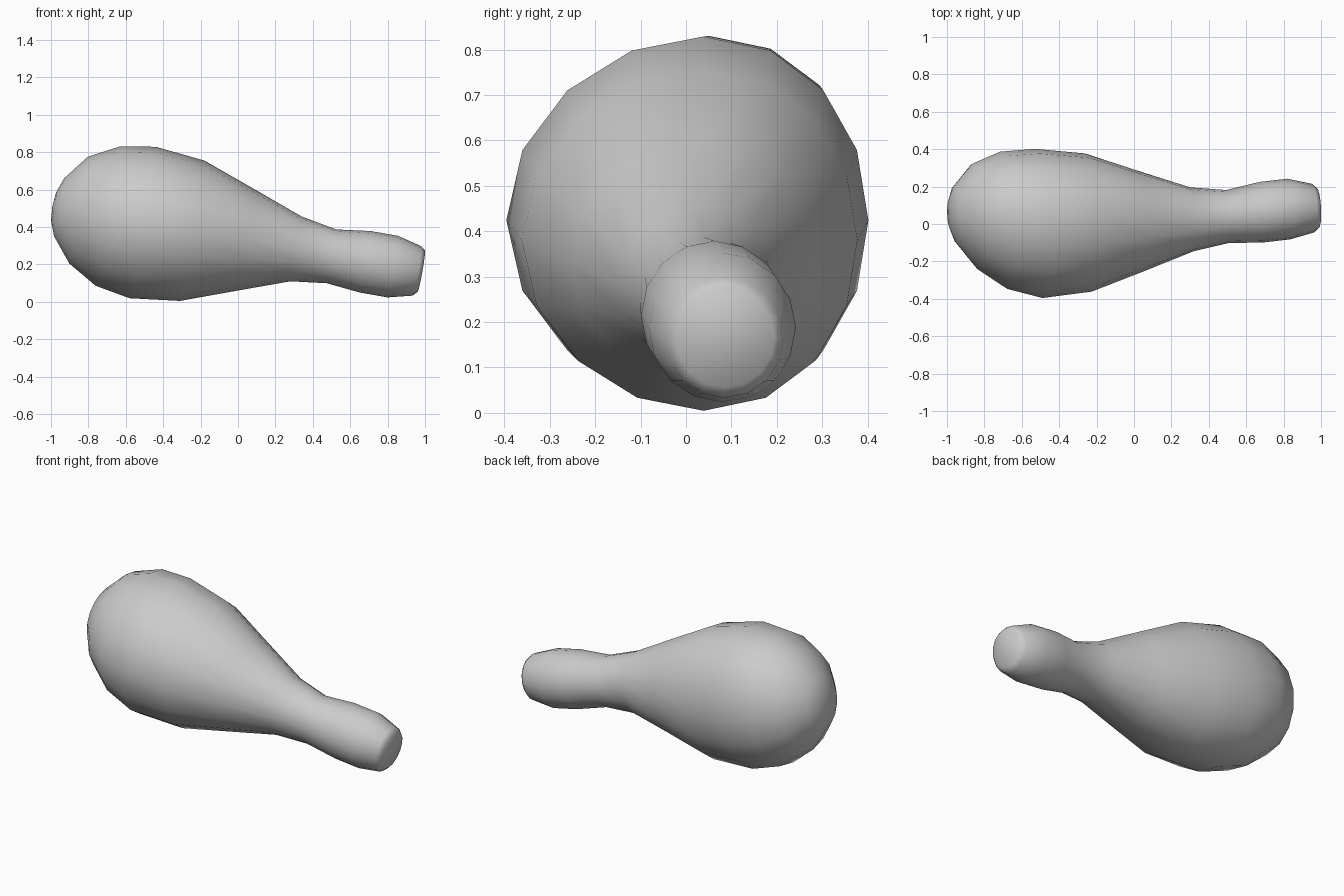
import bpy, bmesh
from math import sin, cos, pi, radians
from mathutils import Vector

if "Cube" in bpy.data.objects:
    bpy.data.objects.remove(bpy.data.objects["Cube"])

SIDES = 16
# Rings along the tilted axis: x, y, z of the centre and radius
RINGS = [
    (-0.985, 0.05, 0.508, 0.080),
    (-0.957, 0.05, 0.505, 0.157),
    (-0.852, 0.04, 0.490, 0.290),
    (-0.697, 0.02, 0.458, 0.378),
    (-0.510, 0.003, 0.424, 0.411),
    (-0.245, 0.008, 0.380, 0.381),
    (0.040, 0.015, 0.331, 0.276),
    (0.310, 0.025, 0.283, 0.176),
    (0.500, 0.040, 0.243, 0.146),
    (0.680, 0.063, 0.214, 0.167),
    (0.828, 0.080, 0.188, 0.167),
    (0.957, 0.085, 0.165, 0.134),
    (0.981, 0.086, 0.166, 0.112),
]
UP = Vector((0.17, 0, 0.985))       # ring "up", square to the axis
SIDE = Vector((-0.05, 0.97, 0))     # ring "side", slightly narrower

bm = bmesh.new()
loops = []
for x, y, z, r in RINGS:
    skew = 0.035 * max(0, r - 0.17) / 0.24   # bulb leans a little to +y
    ring = []
    for i in range(SIDES):
        a = 2 * pi * i / SIDES
        p = Vector((x, y + skew * sin(a) ** 2, z)) + SIDE * r * cos(a) + UP * r * sin(a)
        ring.append(bm.verts.new(p))
    loops.append(ring)

# Skin between rings
for a, b in zip(loops, loops[1:]):
    for i in range(SIDES):
        j = (i + 1) % SIDES
        bm.faces.new((a[i], a[j], b[j], b[i]))

# Rounded bulb tip and flat end of the knob
tip = bm.verts.new((-0.993, 0.05, 0.509))
for i in range(SIDES):
    bm.faces.new((tip, loops[0][(i + 1) % SIDES], loops[0][i]))
bm.faces.new(loops[-1])
bmesh.ops.recalc_face_normals(bm, faces=bm.faces)

mesh = bpy.data.meshes.new("drumstick_body")
bm.to_mesh(mesh)
bm.free()
body = bpy.data.objects.new("drumstick_body", mesh)
bpy.context.collection.objects.link(body)
bpy.context.view_layer.objects.active = body
body.select_set(True)
bpy.ops.object.shade_smooth_by_angle(angle=radians(60))
